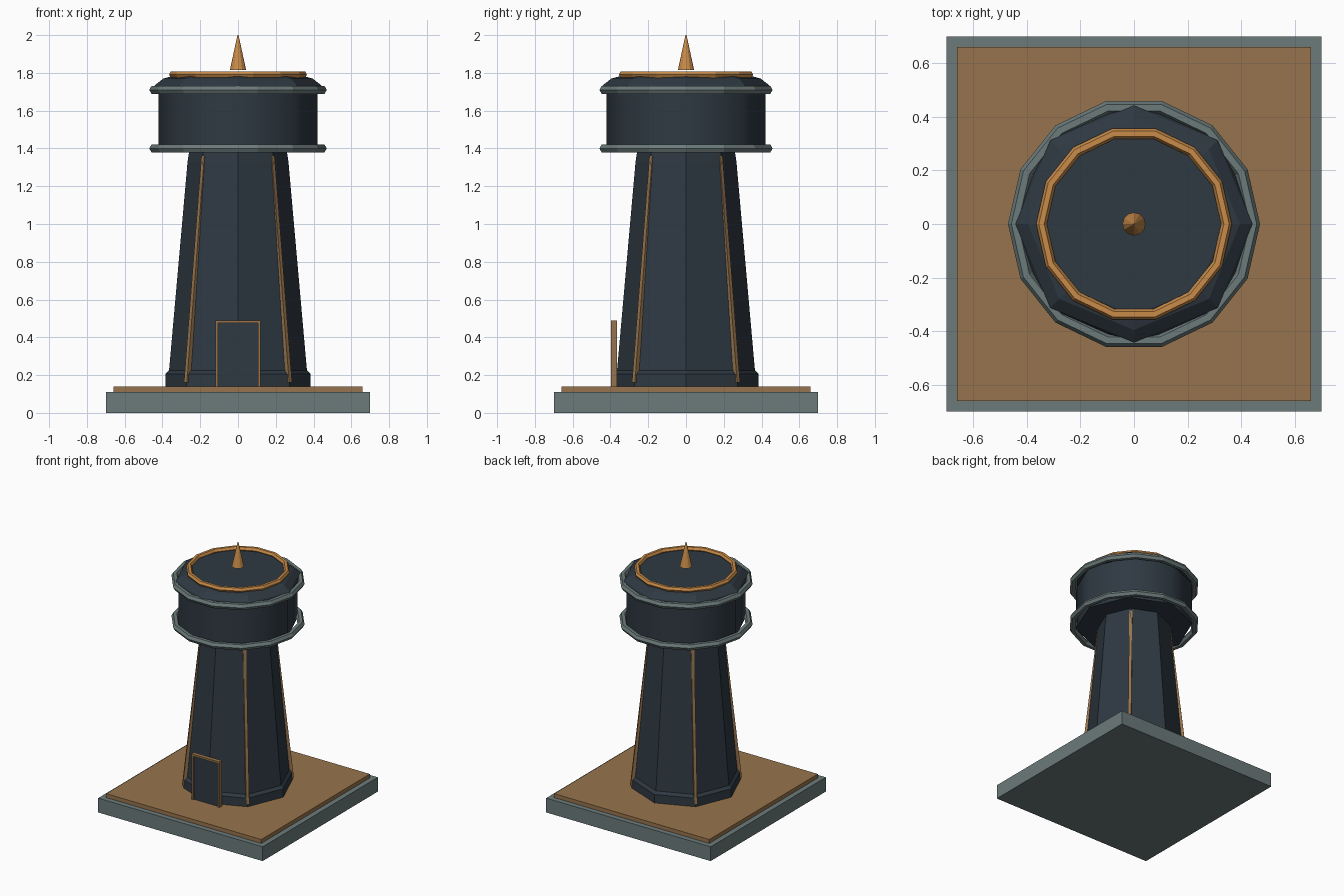
import bpy, bmesh, math
from mathutils import Matrix, Vector

if "Cube" in bpy.data.objects:
    bpy.data.objects.remove(bpy.data.objects["Cube"])


def material(name, rgb):
    m = bpy.data.materials.new(name)
    m.diffuse_color = (*rgb, 1)
    m.use_nodes = True
    m.node_tree.nodes["Principled BSDF"].inputs["Base Color"].default_value = m.diffuse_color
    return m


SLATE = material("dark slate", (0.028, 0.041, 0.055))
STONE = material("grey stone", (0.15, 0.195, 0.195))
BRONZE = material("brown bronze", (0.31, 0.175, 0.075))
COPPER = material("bright copper", (0.58, 0.26, 0.065))


def finish(name, bm, mat, smooth=None):
    bmesh.ops.recalc_face_normals(bm, faces=bm.faces)
    mesh = bpy.data.meshes.new(name)
    bm.to_mesh(mesh)
    bm.free()
    mesh.materials.append(mat)
    ob = bpy.data.objects.new(name, mesh)
    bpy.context.collection.objects.link(ob)
    if smooth:
        bpy.context.view_layer.objects.active = ob
        ob.select_set(True)
        bpy.ops.object.shade_smooth_by_angle(angle=math.radians(smooth))
        ob.select_set(False)
    return ob


def box(name, x, y, z, mat):
    """Box from three (low, high) ranges."""
    bm = bmesh.new()
    bmesh.ops.create_cube(bm, size=1)
    for v in bm.verts:
        v.co = [r[0] if c < 0 else r[1] for c, r in zip(v.co, (x, y, z))]
    return finish(name, bm, mat)


def lathe(name, profile, sides, mat, closed=False, smooth=None):
    """Revolve (radius, height) points; open profiles get flat end caps."""
    bm = bmesh.new()
    rings = []
    for r, z in profile:
        angles = [math.tau * i / sides for i in range(sides)]
        rings.append([bm.verts.new((r * math.cos(a), r * math.sin(a), z)) for a in angles])
    pairs = list(zip(rings, rings[1:]))
    if closed:
        pairs.append((rings[-1], rings[0]))
    else:
        bm.faces.new(rings[0][::-1])
        bm.faces.new(rings[-1])
    for a, b in pairs:
        for i in range(sides):
            j = (i + 1) % sides
            bm.faces.new((a[i], a[j], b[j], b[i]))
    return finish(name, bm, mat, smooth)


def hoop(name, radius, thickness, z, mat):
    """Fourteen-sided ring with a hexagonal section."""
    section = [(radius + thickness * math.cos(math.tau * k / 6),
                z + thickness * math.sin(math.tau * k / 6)) for k in range(6)]
    return lathe(name, section, 14, mat, closed=True)


# Square base with a bronze deck
box("base_slab", (-0.7, 0.7), (-0.7, 0.7), (0, 0.11), STONE)
box("base_deck", (-0.66, 0.66), (-0.66, 0.66), (0.11, 0.14), BRONZE)

# Tapered octagonal shaft with a plinth
lathe("tower_shaft", [(0.385, 0.14), (0.385, 0.205), (0.365, 0.225),
                      (0.267, 1.33), (0.258, 1.39)], 8, SLATE)

# Thin ribs on the four diagonal corners
for i in range(4):
    bm = bmesh.new()
    bmesh.ops.create_cube(bm, size=1)
    for v in bm.verts:
        top = v.co.z > 0
        outer = 0.263 if top else 0.394
        v.co = Vector((outer if v.co.x > 0 else outer - 0.025,
                       v.co.y * 0.022, 1.36 if top else 0.16))
    bm.transform(Matrix.Rotation(math.radians(45 + 90 * i), 4, 'Z'))
    finish(f"corner_rib_{i + 1}", bm, BRONZE)

# Door panel and its frame
box("door_panel", (-0.106, 0.106), (-0.385, -0.366), (0.14, 0.476), SLATE)
for side, name in ((-1, "left"), (1, "right")):
    xs = sorted((side * 0.105, side * 0.12))
    box(f"door_frame_{name}", xs, (-0.396, -0.365), (0.14, 0.475), BRONZE)
box("door_frame_top", (-0.12, 0.12), (-0.396, -0.365), (0.475, 0.49), BRONZE)

# Drum head, rims and roof
lathe("drum_head", [(0.42, 1.38), (0.42, 1.73)], 8, SLATE, smooth=60)
hoop("lower_rim", 0.445, 0.025, 1.40, STONE)
hoop("upper_rim", 0.445, 0.025, 1.71, STONE)
lathe("roof_cap", [(0.452, 1.71), (0.44, 1.735), (0.395, 1.77), (0.34, 1.785)], 8, SLATE)
hoop("roof_ring", 0.345, 0.02, 1.791, COPPER)

# Pointed finial
lathe("roof_spire", [(0.043, 1.815), (0.003, 2.0)], 12, COPPER)
